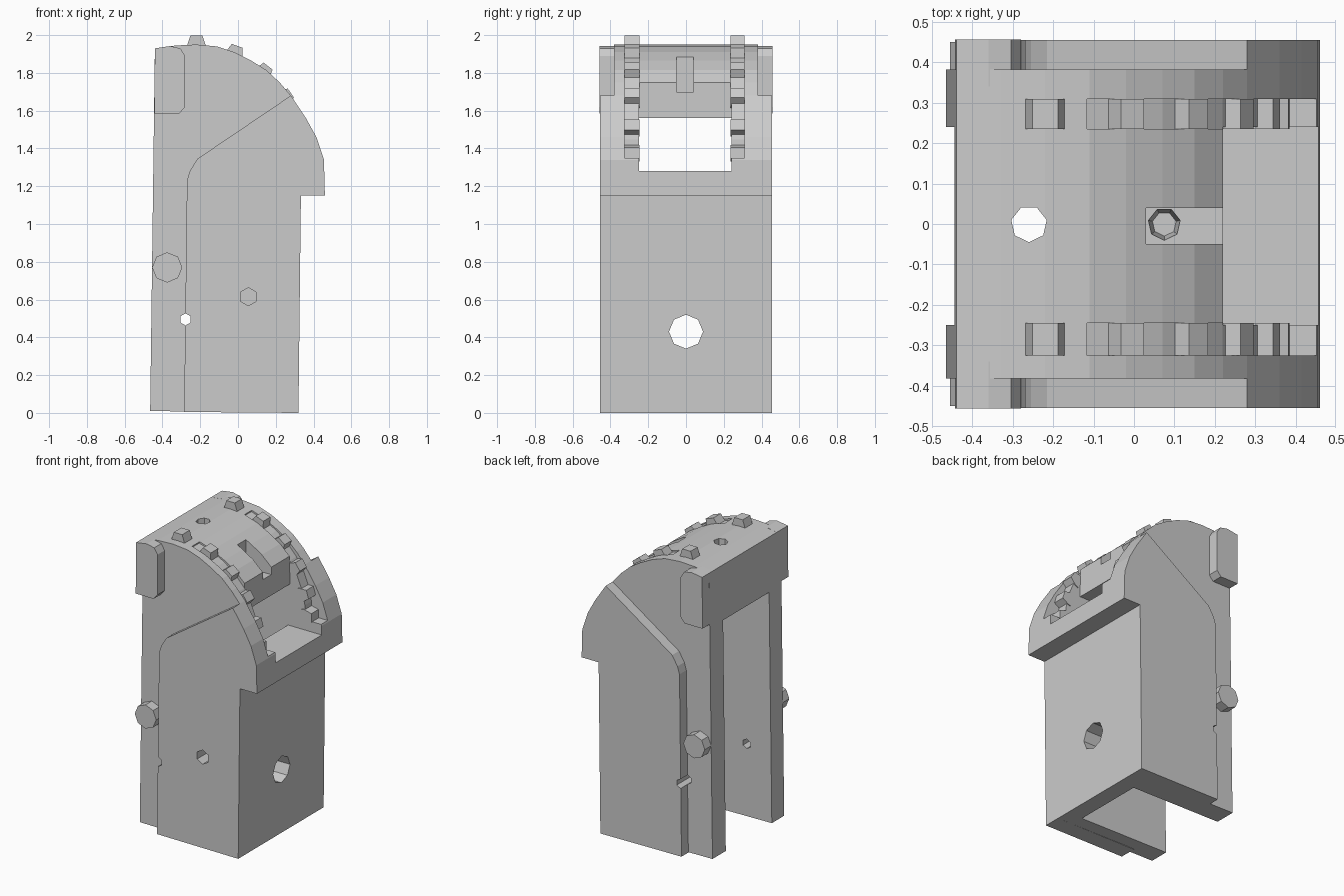
import bpy, bmesh, math
from mathutils import Matrix, Vector

if "Cube" in bpy.data.objects:
    bpy.data.objects.remove(bpy.data.objects["Cube"])


def prism(name, pts, y0, y1):
    """Extrude an x-z outline along y."""
    bm = bmesh.new()
    f = bm.faces.new([bm.verts.new((x, y0, z)) for x, z in pts])
    r = bmesh.ops.extrude_face_region(bm, geom=[f])
    for v in r["geom"]:
        if isinstance(v, bmesh.types.BMVert):
            v.co.y = y1
    bmesh.ops.recalc_face_normals(bm, faces=bm.faces)
    return finish(name, bm)


def finish(name, bm):
    me = bpy.data.meshes.new(name)
    bm.to_mesh(me)
    bm.free()
    ob = bpy.data.objects.new(name, me)
    bpy.context.collection.objects.link(ob)
    return ob


def box(name, x0, x1, y0, y1, z0, z1):
    return prism(name, [(x0, z0), (x1, z0), (x1, z1), (x0, z1)], y0, y1)


def rod(name, start, end, r, sides=7, r2=None):
    """Low-poly cylinder or cone between two points."""
    a, b = Vector(start), Vector(end)
    d = b - a
    bm = bmesh.new()
    m = Matrix.Translation((a + b) / 2) @ d.to_track_quat('Z', 'Y').to_matrix().to_4x4()
    bmesh.ops.create_cone(bm, cap_ends=True, segments=sides, radius1=r,
                          radius2=r if r2 is None else r2, depth=d.length, matrix=m)
    return finish(name, bm)


def boolean(target, tool, op):
    tool.hide_render = True
    mod = target.modifiers.new(op, 'BOOLEAN')
    mod.operation, mod.object, mod.solver = op, tool, 'EXACT'
    bpy.context.view_layer.objects.active = target
    bpy.ops.object.modifier_apply(modifier=mod.name)
    bpy.data.objects.remove(tool)


# Shared right edge and curved crown
right_edge = [(0.32, 0), (0.333, 1.15), (0.46, 1.15), (0.455, 1.34),
              (0.415, 1.46), (0.36, 1.56), (0.28, 1.68)]
crown = [(0.22, 1.75), (0.15, 1.815), (0.07, 1.865), (-0.02, 1.91),
         (-0.11, 1.94), (-0.22, 1.95), (-0.33, 1.945), (-0.44, 1.93)]
housing = prism("housing", [(-0.465, 0.01)] + right_edge + crown, -0.382, 0.382)

# Raised side panels, corner blocks and round pegs on both sides
for s in (-1, 1):
    panel = right_edge + [(-0.215, 1.345), (-0.255, 1.28), (-0.27, 1.23), (-0.285, 0.005)]
    boolean(housing, prism("side_panel", panel, s * 0.34, s * 0.455), 'UNION')
    block = [(-0.443, 1.585), (-0.31, 1.585), (-0.28, 1.62), (-0.28, 1.89),
             (-0.305, 1.93), (-0.36, 1.942), (-0.44, 1.93)]
    boolean(housing, prism("corner_block", block, s * 0.34, s * 0.457), 'UNION')
    boolean(housing, rod("peg", (-0.375, s * 0.3, 0.77), (-0.375, s * 0.45, 0.77), 0.08, 8), 'UNION')

# Rear channel, front window and notch in the crown
cuts = [
    box("channel", -0.6, 0.205, -0.25, 0.24, -0.1, 1.56),
    box("window", 0.22, 0.6, -0.25, 0.24, 1.28, 2.1),
    box("window_throat", 0.15, 0.3, -0.25, 0.24, 1.28, 1.56),
    box("notch", 0.03, 0.3, -0.05, 0.04, 1.70, 2.1),
    # Holes: crown, notch floor, front wall, sides
    rod("crown_hole", (-0.26, 0, 1.5), (-0.26, 0, 2.1), 0.045),
    rod("notch_hole", (0.075, 0, 1.59), (0.075, 0, 1.75), 0.03, 7, 0.045),
    rod("front_hole", (0.1, 0, 0.43), (0.5, 0, 0.43), 0.09, 8),
    rod("pin_hole", (-0.278, -0.6, 0.495), (-0.278, 0.6, 0.495), 0.032, 6),
    rod("blind_hole", (0.055, -0.5, 0.615), (0.055, -0.34, 0.615), 0.048, 6),
]

# Curved grooves that hold the teeth
cx, cz = -0.22, 1.35


def polar(r, deg):
    a = math.radians(deg)
    return (cx + r * math.cos(a), cz + r * math.sin(a))


strips = [(-0.325, -0.245), (0.235, 0.31)]
inner = [polar(0.555 + 0.035 * i / 8, 10 * i) for i in range(9)]
outer = [polar(0.9, 10 * i) for i in range(8, -1, -1)]
for y0, y1 in strips:
    cuts.append(prism("groove", inner + outer, y0, y1))
for c in cuts:
    boolean(housing, c, 'DIFFERENCE')

# Two rows of tapered teeth
tips = [(90, 0.65), (70, 0.632), (52, 0.617), (34.5, 0.607), (17, 0.6), (2.5, 0.605)]
for row, (y0, y1) in zip(("front", "rear"), strips):
    for i, (deg, tip) in enumerate(tips):
        w = 4.6
        pts = [polar(0.53, deg - w), polar(tip - 0.05, deg - w), polar(tip, deg - w * 0.6),
               polar(tip, deg + w * 0.6), polar(tip - 0.05, deg + w), polar(0.53, deg + w)]
        prism(f"{row}_tooth_{i + 1}", pts, y0, y1)
